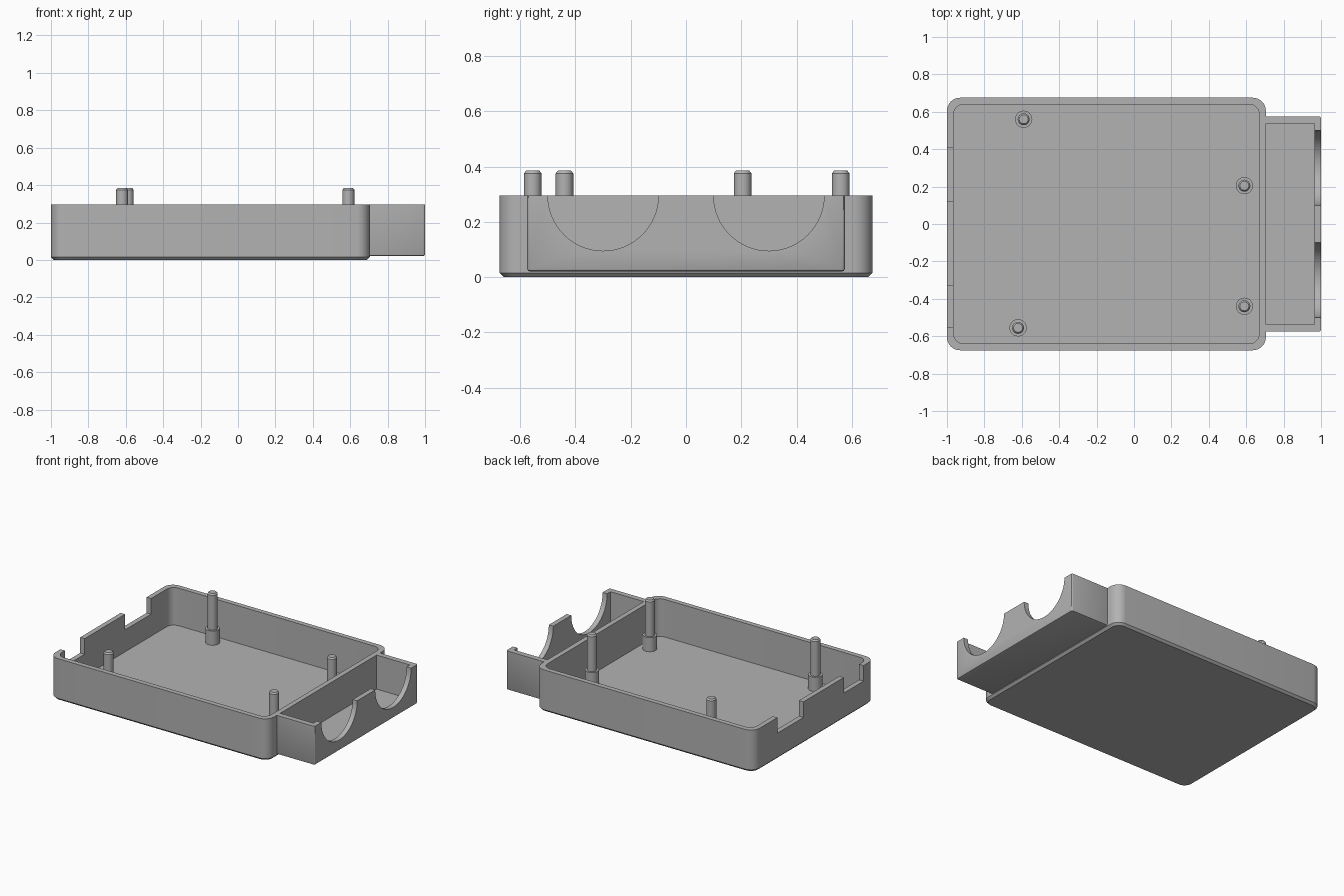
import bpy
import bmesh
import math

cube = bpy.data.objects.get("Cube")
if cube:
    bpy.data.objects.remove(cube, do_unlink=True)

TOP = 0.295
WALL = 0.035

grey = bpy.data.materials.new("plain_grey")
grey.use_nodes = True
COLOUR = (0.45, 0.45, 0.45, 1)
grey.diffuse_color = COLOUR
grey.node_tree.nodes["Principled BSDF"].inputs["Base Color"].default_value = COLOUR


def outline(x0, x1, y0, y1, r, steps=8):
    """Counter-clockwise rounded rectangle."""
    centres = [(x1 - r, y1 - r), (x0 + r, y1 - r), (x0 + r, y0 + r), (x1 - r, y0 + r)]
    return [(cx + r * math.cos(a), cy + r * math.sin(a))
            for q, (cx, cy) in enumerate(centres)
            for a in [(q + i / steps) * math.pi / 2 for i in range(steps + 1)]]


def loft(name, rings):
    """Skin a stack of (outline, z) rings and cap both ends."""
    bm = bmesh.new()
    loops = [[bm.verts.new((x, y, z)) for x, y in pts] for pts, z in rings]
    for a, b in zip(loops, loops[1:]):
        n = len(a)
        for i in range(n):
            j = (i + 1) % n
            bm.faces.new((a[i], a[j], b[j], b[i]))
    bm.faces.new(loops[0][::-1])
    bm.faces.new(loops[-1])
    bmesh.ops.recalc_face_normals(bm, faces=bm.faces)
    mesh = bpy.data.meshes.new(name)
    bm.to_mesh(mesh)
    bm.free()
    mesh.materials.append(grey)
    obj = bpy.data.objects.new(name, mesh)
    bpy.context.collection.objects.link(obj)
    return obj


def box(name, x0, x1, y0, y1, z0, z1):
    pts = [(x0, y0), (x1, y0), (x1, y1), (x0, y1)]
    return loft(name, [(pts, z0), (pts, z1)])


def cut(target, cutters):
    """Subtract the cutters, then discard them."""
    for c in cutters:
        c.hide_render = True
        mod = target.modifiers.new("cut", "BOOLEAN")
        mod.operation = "DIFFERENCE"
        mod.solver = "EXACT"
        mod.object = c
    graph = bpy.context.evaluated_depsgraph_get()
    mesh = bpy.data.meshes.new_from_object(target.evaluated_get(graph))
    target.modifiers.clear()
    target.data = mesh
    for c in cutters:
        bpy.data.objects.remove(c, do_unlink=True)


def smooth(obj):
    bpy.ops.object.select_all(action="DESELECT")
    obj.select_set(True)
    bpy.context.view_layer.objects.active = obj
    bpy.ops.object.shade_smooth_by_angle(angle=math.radians(30))


# Main tray: chamfered base, rounded corners, hollow inside
def tray_ring(inset, r):
    return outline(-1 + inset, 0.705 - inset, -0.675 + inset, 0.675 - inset, r)


FLOOR = 0.03
tray = loft("main_tray", [
    (tray_ring(0.015, 0.055), 0), (tray_ring(0, 0.07), 0.015),
    (tray_ring(0, 0.07), TOP), (tray_ring(WALL, 0.055), TOP),
    (tray_ring(WALL, 0.055), FLOOR)])

# Two notches in the rim of the left-hand end wall
cut(tray, [box("notch_cutter", -1.1, -0.93, y0, y1, TOP - 0.11, TOP + 0.1)
           for y0, y1 in ((0.12, 0.41), (-0.55, -0.33))])
smooth(tray)


# Side bay: open box joined to the tray wall
def bay_ring(inset):
    return outline(0.69, 1 - inset, -0.575 + inset, 0.575 - inset, 0.01, 3)


bay = loft("side_bay", [(bay_ring(0.01), 0.02), (bay_ring(0.003), 0.023),
                        (bay_ring(0), 0.03), (bay_ring(0), TOP)])
cutters = [box("bay_cutter", 0.6, 0.965, -0.537, 0.537, 0.055, 0.5)]

# Half-round openings through the outer wall of the bay
for side in (-1, 1):
    bpy.ops.mesh.primitive_cylinder_add(
        vertices=64, radius=0.2, depth=0.16,
        location=(1, side * 0.3, TOP), rotation=(0, math.pi / 2, 0))
    cutters.append(bpy.context.object)
cut(bay, cutters)
smooth(bay)


# Mounting posts: wide boss, slim pin, chamfered tip
def circle(x, y, r):
    return outline(x - r, x + r, y - r, y + r, r * 0.999, 6)


for i, (x, y) in enumerate(((-0.59, 0.56), (0.59, 0.205), (0.59, -0.44), (-0.62, -0.555))):
    post = loft(f"mounting_post_{i + 1}", [
        (circle(x, y, 0.046), FLOOR - 0.01), (circle(x, y, 0.046), 0.13),
        (circle(x, y, 0.032), 0.13), (circle(x, y, 0.032), 0.375),
        (circle(x, y, 0.024), 0.385)])
    smooth(post)
